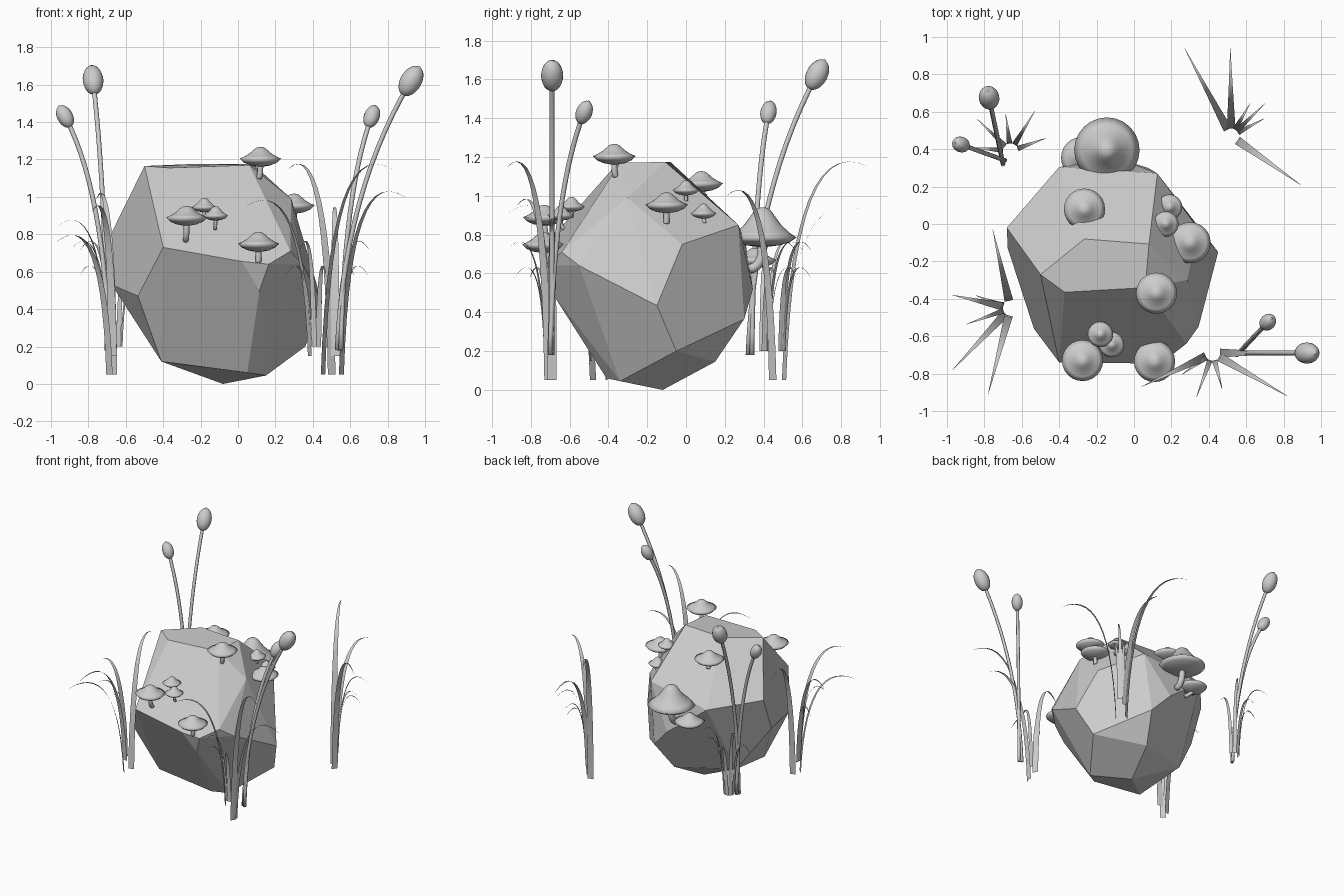
import bpy, bmesh, math
from mathutils import Vector
from mathutils.bvhtree import BVHTree

if "Cube" in bpy.data.objects:
    bpy.data.objects.remove(bpy.data.objects["Cube"])

UP = Vector((0, 0, 1))


def make(name, bm, smooth=True):
    me = bpy.data.meshes.new(name)
    bm.to_mesh(me)
    bm.free()
    for p in me.polygons:
        p.use_smooth = smooth
    ob = bpy.data.objects.new(name, me)
    bpy.context.collection.objects.link(ob)


def quad_path(a, b, c, n):
    ts = [i / n for i in range(n + 1)]
    return [a * (1 - t) ** 2 + b * 2 * t * (1 - t) + c * t * t for t in ts]


def circle(p, axis, r, n):
    q = UP.rotation_difference(axis)
    angles = [k * math.tau / n for k in range(n)]
    return [p + q @ Vector((r * math.cos(a), r * math.sin(a), 0)) for a in angles]


def skin(loops):
    # bridge consecutive vertex loops and close both ends
    bm = bmesh.new()
    vs = [[bm.verts.new(p) for p in loop] for loop in loops]
    n = len(vs[0])
    for a, b in zip(vs, vs[1:]):
        for i in range(n):
            bm.faces.new((a[i], a[(i + 1) % n], b[(i + 1) % n], b[i]))
    bm.faces.new(vs[0][::-1])
    bm.faces.new(vs[-1])
    return bm


def lathe(name, origin, axis, profile, n):
    axis = axis.normalized()
    make(name, skin([circle(origin + axis * h, axis, r, n) for r, h in profile]))


def tube(name, pts, r):
    last = len(pts) - 1
    make(name, skin([circle(p, (pts[min(i + 1, last)] - pts[max(i - 1, 0)]).normalized(), r, 8)
                     for i, p in enumerate(pts)]))


# faceted boulder: convex hull of its top, shoulder and lower corners
crown = [(-.5, -.27, 1.165), (-.37, -.365, 1.155), (-.265, -.08, 1.175), (.08, -.107, 1.175),
         (.06, -.34, 1.17), (.285, -.3, .99), (-.44, -.4, 1.055)]
shoulder = [(-.4, -.74, .73), (.02, -.745, .655), (.165, -.73, .64), (.28, -.64, .71), (.345, -.55, .64),
            (.34, -.02, .75), (.125, .27, .85), (-.17, .285, .83), (-.4, .305, .77), (-.68, -.02, .8)]
lower = [(.45, -.15, .435), (-.675, -.13, .53), (-.535, -.56, .47), (-.41, -.42, .12), (-.08, -.12, 0),
         (.115, -.69, .5), (.05, -.41, .06), (.15, -.34, .045), (.36, -.05, .2), (-.07, .345, .52),
         (.075, .3, .365), (0, .15, .145), (-.45, 0, .19)]
rock = bmesh.new()
for c in crown + shoulder + lower:
    rock.verts.new(c)
bmesh.ops.convex_hull(rock, input=rock.verts[:])
bmesh.ops.delete(rock, geom=[v for v in rock.verts if not v.link_faces], context='VERTS')
bmesh.ops.recalc_face_normals(rock, faces=rock.faces[:])
surface = BVHTree.FromBMesh(rock)
bmesh.ops.dissolve_limit(rock, angle_limit=math.radians(11), verts=rock.verts[:], edges=rock.edges[:])
make("boulder", rock, False)


# mushrooms: flared pointed cap, stem curving out of the nearest rock face
def mushroom(i, c, r, h):
    c = Vector(c)
    under = [(.12, -.4), (.5, -.33), (.8, -.2), (1, 0)]
    over = [(.78, .17), (.55, .42), (.38, .68), (.24, .9), (.12, .99), (.01, 1)]
    lathe(f"mushroom_cap_{i}", c, UP, [(a * r, b * min(r, .12)) for a, b in under] + [(a * r, b * h) for a, b in over],
          24)
    foot = surface.find_nearest(c - UP * .85 * r)[0]
    bend = Vector((c.x, c.y, foot.z + .01))
    tube(f"mushroom_stem_{i}", quad_path(foot, bend, c - UP * .25 * r, 6), .14 * r)


big_caps = [(.12, -.37, 1.205), (.11, -.735, .75), (-.275, -.73, .89), (.3, -.1, .955),
            (-.265, .08, 1.065), (-.28, .355, .67)]
small_caps = [(-.18, -.59, .945), (-.12, -.645, .9), (.17, 0, 1.03), (.19, .09, .91)]
for i, c in enumerate(big_caps):
    mushroom(i, c, .11, .062)
for i, c in enumerate(small_caps):
    mushroom(i + len(big_caps), c, .068, .05)
mushroom(len(big_caps + small_caps), (-.145, .395, .785), .175, .155)


# grass: thin tapering ribbons that rise and arch outward
def blade(bm, centre, tip, w, low):
    c = Vector(tip)
    lean = Vector((c.x - centre[0], c.y - centre[1], 0))
    a = Vector((*centre, low)) + lean.normalized() * .04
    side = Vector((-lean.y, lean.x, 0)).normalized()
    b = a + lean * .1
    b.z = c.z + .2
    prev = None
    for i, p in enumerate(quad_path(a, b, c, 14)):
        k = w * .5 * (1 - (i / 14) ** 1.6) + .0008
        cur = (bm.verts.new(p - side * k), bm.verts.new(p + side * k))
        if prev:
            bm.faces.new((prev[0], prev[1], cur[1], cur[0]))
        prev = cur


def clump(name, centre, long_tips, fan, count):
    bm = bmesh.new()
    for i, tip in enumerate(long_tips):
        blade(bm, centre, tip, .045, .05 + .1 * (i % 2))
    for i in range(count):  # short blades spread over an arc
        a = math.radians(fan[0] + (fan[1] - fan[0]) * i / (count - 1))
        reach = .2 + .05 * (i % 2)
        tip = (centre[0] + reach * math.cos(a), centre[1] + reach * math.sin(a), .58 + .14 * (i % 2))
        blade(bm, centre, tip, .028, .2)
    make(name, bm)


clump("grass_back_right", (.52, .47), [(.27, .94, 1.15), (.515, .94, .91), (.89, .21, 1.0)], (28, 60), 3)
clump("grass_front_right", (.42, -.69), [(.82, -.92, 1.15), (.04, -.87, .95), (.85, -.69, .85)], (215, 285), 3)
clump("grass_front_left", (-.66, -.45), [(-.755, -.03, .99), (-.78, -.91, .92), (-.97, -.78, .76),
                                         (-.97, -.38, .84)], (160, 200), 2)
clump("grass_back_left", (-.66, .39), [], (20, 175), 5)


# reeds: bending stem with an egg-shaped seed head
def reed(i, foot, tip, r):
    a, c = Vector((*foot, .18)), Vector(tip)
    b = a + (c - a) * .1
    b.z = 1.03
    tube(f"reed_stem_{i}", quad_path(a, b, c, 14), .0125)
    ts = [.1 + j * (math.pi - .2) / 12 for j in range(13)]
    egg = [(r * math.sin(t), -1.55 * r * math.cos(t)) for t in ts] + [(.1 * r, 1.6 * r)]
    lathe(f"reed_head_{i}", c, c - b, egg, 16)


reed(1, (-.7, .32), (-.775, .675, 1.625), .055)
reed(2, (-.69, .34), (-.925, .425, 1.43), .042)
reed(3, (.53, -.69), (.925, -.69, 1.62), .057)
reed(4, (.55, -.7), (.715, -.525, 1.43), .042)
